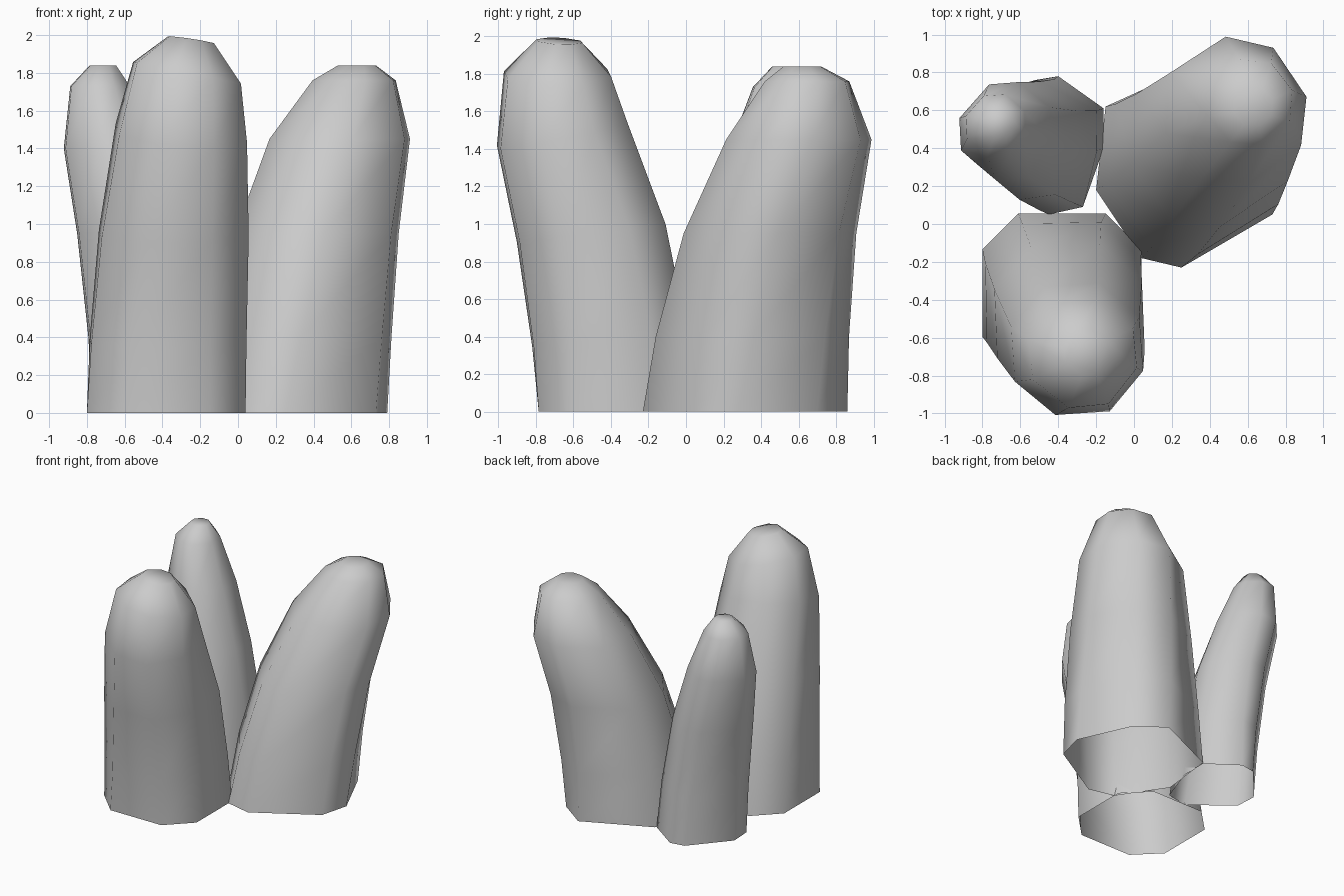
import bpy
import bmesh
import math
from mathutils import Matrix, Vector

cube = bpy.data.objects.get("Cube")
if cube:
    bpy.data.objects.remove(cube, do_unlink=True)

# Single stone grey material
grey = bpy.data.materials.new("stone_grey")
grey.use_nodes = True
colour = (0.6, 0.6, 0.6, 1)
grey.diffuse_color = colour
grey.node_tree.nodes["Principled BSDF"].inputs["Base Color"].default_value = colour


def chamfered_square(half, ratio, angle):
    """Eight corners of a square with cut corners, turned by angle degrees."""
    side = half * ratio
    turn = Matrix.Rotation(math.radians(angle), 2)
    points = []
    for quarter in range(4):
        spin = Matrix.Rotation(quarter * math.pi / 2, 2)
        for p in ((half, -side), (half, side)):
            points.append(turn @ spin @ Vector(p))
    return points


def around(centre, corners):
    """Corners as offsets from a centre."""
    return [Vector(c) - Vector(centre) for c in corners]


def finger(name, base, tip, rings):
    """Loft from base to tip outline; rings hold x, y, z, scale, slope x, slope y."""
    bm = bmesh.new()
    loops = []
    for index, (x, y, z, scale, slope_x, slope_y) in enumerate(rings):
        blend = index / (len(rings) - 1)
        loop = []
        for low, high in zip(base, tip):
            dx, dy = low.lerp(high, blend) * scale
            loop.append(bm.verts.new((x + dx, y + dy, z + slope_x * dx + slope_y * dy)))
        loops.append(loop)
    for low, high in zip(loops, loops[1:]):
        for i in range(len(low)):
            j = (i + 1) % len(low)
            bm.faces.new((low[i], low[j], high[j], high[i]))
    # Closed tip, open underside
    bm.faces.new(loops[-1])
    for face in bm.faces:
        face.smooth = True
    mesh = bpy.data.meshes.new(name)
    bm.to_mesh(mesh)
    bm.free()
    mesh.materials.append(grey)
    obj = bpy.data.objects.new(name, mesh)
    bpy.context.collection.objects.link(obj)
    return obj


# Tall front finger, leaning forward
finger("front_finger", chamfered_square(0.42, 0.55, 0), chamfered_square(0.42, 0.34, 8), [
    (-0.38, -0.365, 0, 1, 0, 0),
    (-0.37, -0.405, 0.38, 0.98, 0, 0.08),
    (-0.34, -0.505, 0.95, 0.93, 0, 0.12),
    (-0.30, -0.66, 1.48, 0.81, -0.08, 0.2),
    (-0.27, -0.685, 1.80, 0.66, -0.2, 0),
    (-0.25, -0.675, 1.975, 0.28, -0.15, -0.05),
])

# Wide left finger, leaning back and outward
left_base = around((0.30, 0.31), [
    (0.79, 0.28), (0.60, 0.70), (0.38, 0.86), (-0.15, 0.62),
    (-0.20, 0.18), (0.04, -0.18), (0.25, -0.23), (0.73, 0.05)])
finger("left_finger", left_base, chamfered_square(0.47, 0.4, 42), [
    (0.30, 0.31, 0, 1, 0, 0),
    (0.34, 0.35, 0.40, 0.97, 0, 0),
    (0.42, 0.445, 0.95, 0.89, 0, 0),
    (0.54, 0.60, 1.45, 0.77, 0, 0),
    (0.615, 0.645, 1.76, 0.46, 0, 0),
    (0.63, 0.62, 1.84, 0.21, 0, 0),
])

# Slim back finger, leaning to the right
back_base = around((-0.46, 0.415), [
    (-0.16, 0.61), (-0.40, 0.78), (-0.52, 0.76), (-0.77, 0.47),
    (-0.76, 0.30), (-0.45, 0.05), (-0.27, 0.09), (-0.16, 0.40)])
finger("back_right_finger", back_base, chamfered_square(0.31, 0.42, 48), [
    (-0.46, 0.415, 0, 1, 0, 0),
    (-0.49, 0.42, 0.40, 0.97, 0, 0),
    (-0.57, 0.44, 0.95, 0.9, 0, 0),
    (-0.68, 0.49, 1.40, 0.77, 0, 0),
    (-0.73, 0.52, 1.73, 0.5, 0, 0),
    (-0.715, 0.53, 1.84, 0.22, 0, 0),
])
